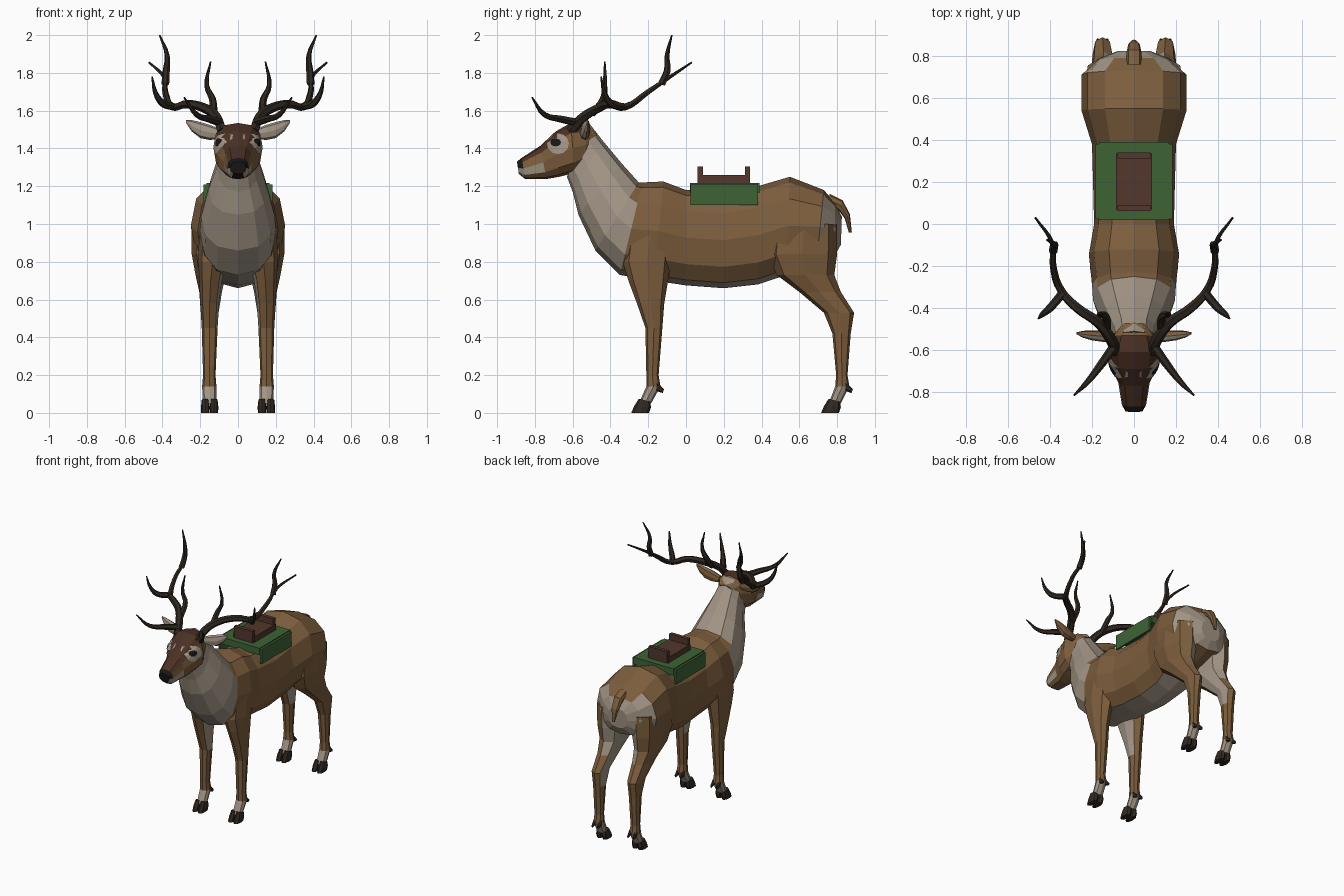
import bpy, bmesh, math
from mathutils import Vector as V
from mathutils.bvhtree import BVHTree

cube = bpy.data.objects.get("Cube")
if cube:
    bpy.data.objects.remove(cube, do_unlink=True)


def material(name, rgb):
    m = bpy.data.materials.new(name)
    m.use_nodes = True
    m.diffuse_color = (*rgb, 1)
    m.node_tree.nodes["Principled BSDF"].inputs["Base Color"].default_value = (*rgb, 1)
    return m


FUR = material("brown fur", (.205, .112, .047))
PALE = material("pale grey fur", (.36, .30, .235))
DARK = material("dark brown fur", (.07, .03, .017))
HORN = material("antler brown", (.028, .02, .014))
HOOF = material("hoof black brown", (.03, .022, .017))
BLACK = material("black", (.01, .008, .008))
GREEN = material("green cloth", (.048, .125, .036))
WOOD = material("saddle brown", (.085, .038, .025))


def finish(name, bm, mats, rule=None):
    bmesh.ops.recalc_face_normals(bm, faces=bm.faces)
    bm.normal_update()
    if rule:
        for f in bm.faces:
            f.material_index = rule(f.calc_center_median(), f.normal)
    me = bpy.data.meshes.new(name)
    bm.to_mesh(me)
    bm.free()
    for m in mats:
        me.materials.append(m)
    ob = bpy.data.objects.new(name, me)
    bpy.context.collection.objects.link(ob)
    return ob


def loft(name, stations, mats, rule=None, sides=12, power=.85):
    """Skin oval rings; each station is (end point, opposite end point, half-width vector)."""
    bm = bmesh.new()
    rings = []
    shape = lambda v: math.copysign(abs(v) ** power, v) if abs(v) > 1e-6 else 0
    for a, b, w in stations:
        a, b, w = V(a), V(b), V(w)
        angles = [2 * math.pi * k / sides for k in range(sides)]
        rings.append([bm.verts.new((a + b) / 2 + (a - b) / 2 * shape(math.cos(t)) + w * shape(math.sin(t)))
                      for t in angles])
    for r, q in zip(rings, rings[1:]):
        for k in range(sides):
            j = (k + 1) % sides
            bm.faces.new((r[k], r[j], q[j], q[k]))
    bm.faces.new(rings[0])
    bm.faces.new(rings[-1])
    return finish(name, bm, mats, rule)


def spine(rows):
    """Rows of top y, top z, bottom y, bottom z, half-width."""
    return [((0, ty, tz), (0, by, bz), (w, 0, 0)) for ty, tz, by, bz, w in rows]


def box(name, lo, hi, mat):
    bm = bmesh.new()
    bmesh.ops.create_cube(bm, size=1)
    for v in bm.verts:
        v.co = V([l + (h - l) * (c + .5) for l, h, c in zip(lo, hi, v.co)])
    return finish(name, bm, [mat])


# Torso and neck
def torso_rule(c, n):
    if c.y < -.27 - .2 * (1.2 - c.z):
        return 1
    if c.y > .74 and c.z < 1.12:
        return 1
    return 1 if n.z < -.93 else 0


loft("torso", spine([
    (-.51, 1.53, -.63, 1.25, .09), (-.44, 1.44, -.60, 1.17, .11),
    (-.34, 1.32, -.57, 1.05, .155), (-.25, 1.22, -.48, .86, .195),
    (-.23, 1.22, -.35, .73, .2), (-.12, 1.225, -.17, .70, .215),
    (0, 1.18, 0, .675, .19), (.2, 1.17, .2, .66, .195),
    (.38, 1.2, .38, .68, .2), (.55, 1.25, .53, .73, .25),
    (.73, 1.18, .69, .79, .25), (.79, 1.11, .785, .83, .17),
    (.825, 1.04, .82, .89, .08)]), [FUR, PALE], torso_rule)


# Head
def head_rule(c, n):
    if c.y < -.865 and (n.y < -.6 or c.z > 1.3):
        return 3
    if c.y < -.8 and c.z < 1.32 and n.z < .3:
        return 1
    return 2 if n.z > .45 and c.y < -.55 else 0


head = loft("head", spine([
    (-.895, 1.33, -.885, 1.265, .042), (-.87, 1.35, -.85, 1.237, .058),
    (-.77, 1.415, -.74, 1.238, .075), (-.69, 1.49, -.67, 1.25, .112),
    (-.61, 1.535, -.59, 1.27, .13), (-.53, 1.53, -.53, 1.31, .1),
    (-.47, 1.48, -.49, 1.37, .06)]), [FUR, PALE, DARK, BLACK], head_rule, power=.75)

# Eyes: thin patches that follow the surface of the head
surface = BVHTree.FromPolygons([v.co for v in head.data.vertices],
                               [p.vertices for p in head.data.polygons])


def patch(name, s, y, z, ry, rz, lift, mat):
    bm = bmesh.new()

    def point(r, k):
        t = 2 * math.pi * k / 12
        origin = V((s, y + ry * r * math.cos(t), z + rz * r * math.sin(t)))
        hit = surface.ray_cast(origin, V((-s, 0, 0)))[0]
        return bm.verts.new(hit + V((s * lift, -lift / 2, 0)))

    mid = point(0, 0)
    inner, outer = [[point(r, k) for k in range(12)] for r in (.5, 1)]
    for k in range(12):
        j = (k + 1) % 12
        bm.faces.new((mid, inner[k], inner[j]))
        bm.faces.new((inner[k], outer[k], outer[j], inner[j]))
    ob = finish(name, bm, [mat])
    if sum(p.normal.x for p in ob.data.polygons) * s < 0:
        ob.data.flip_normals()


def antler(name, s, points, radius):
    cu = bpy.data.curves.new(name, "CURVE")
    cu.dimensions = "3D"
    cu.bevel_depth = 1
    cu.bevel_resolution = 1
    cu.resolution_u = 4
    cu.use_fill_caps = True
    sp = cu.splines.new("BEZIER")
    sp.bezier_points.add(len(points) - 1)
    for i, (p, co) in enumerate(zip(sp.bezier_points, points)):
        p.co = (co[0] * s, co[1], co[2])
        p.handle_left_type = p.handle_right_type = "AUTO"
        p.radius = radius * (1 - .8 * (i / (len(points) - 1)) ** 2)
    cu.materials.append(HORN)
    ob = bpy.data.objects.new(name, cu)
    bpy.context.collection.objects.link(ob)
    bpy.ops.object.select_all(action="DESELECT")
    ob.select_set(True)
    bpy.context.view_layer.objects.active = ob
    bpy.ops.object.convert(target="MESH")
    bpy.ops.object.shade_smooth_by_angle()


ANTLER = {
    "beam": (.027, [(.085, -.61, 1.49), (.11, -.55, 1.56), (.17, -.47, 1.61), (.27, -.4, 1.635),
                    (.345, -.32, 1.62), (.385, -.2, 1.7), (.39, -.09, 1.775), (.47, .03, 1.855)]),
    "brow_tine": (.022, [(.1, -.59, 1.54), (.15, -.66, 1.555), (.22, -.75, 1.58), (.285, -.815, 1.67)]),
    "inner_tine": (.021, [(.13, -.5, 1.58), (.135, -.44, 1.66), (.165, -.43, 1.73), (.145, -.43, 1.86)]),
    "outer_tine": (.021, [(.34, -.33, 1.62), (.4, -.4, 1.64), (.435, -.43, 1.69), (.455, -.45, 1.78)]),
    "top_tine": (.021, [(.385, -.13, 1.74), (.38, -.1, 1.81), (.375, -.1, 1.89), (.415, -.075, 2.0)]),
}


# Legs: rows of x, z, front y, back y, half-width
FRONT = [(.125, 1.0, -.31, -.06, .08), (.135, .8, -.335, -.08, .075), (.145, .7, -.305, -.095, .06),
         (.15, .58, -.26, -.115, .05), (.15, .45, -.215, -.125, .042), (.152, .2, -.21, -.145, .033),
         (.152, .14, -.21, -.135, .038), (.15, .05, -.25, -.185, .036)]
HIND = [(.145, 1.0, .45, .8, .1), (.145, .84, .43, .8, .1), (.145, .73, .48, .785, .08),
        (.145, .64, .6, .82, .06), (.15, .53, .73, .89, .047), (.15, .42, .775, .872, .04),
        (.152, .2, .795, .855, .033), (.152, .14, .79, .865, .038), (.15, .05, .755, .82, .036)]

for side, s in (("left", 1), ("right", -1)):
    for kind, rows in (("front", FRONT), ("hind", HIND)):
        def leg_rule(c, n):
            if c.z < .14 or (c.z > .4 and n.x * s < -.6):
                return 1
            return 1 if kind == "hind" and c.z > .6 and n.y > .75 and n.x * s < .3 else 0

        loft(f"{side}_{kind}_leg", [((x * s, f, z), (x * s, b, z), (w, 0, 0)) for x, z, f, b, w in rows],
             [FUR, PALE], leg_rule, sides=8)
        # Split hoof and dewclaws
        y, heel = rows[-1][2], rows[-2][3]
        for toe, dx in (("inner", -.023), ("outer", .023)):
            x = s * (.15 + dx)
            loft(f"{side}_{kind}_{toe}_hoof", [
                ((x, y, .075), (x, y + .06, .06), (.019, 0, 0)),
                ((x, y - .025, .035), (x, y + .065, .03), (.023, 0, 0)),
                ((x, y - .04, 0), (x, y + .055, 0), (.022, 0, 0))], [HOOF], sides=8)
            loft(f"{side}_{kind}_{toe}_dewclaw", [
                ((x, heel - .02, .165), (x, heel - .02, .115), (.013, 0, 0)),
                ((x, heel + .018, .125), (x, heel + .012, .105), (.006, 0, 0))], [HOOF], sides=6)

    patch(f"{side}_eye_patch", s, -.675, 1.425, .058, .055, .006, PALE)
    patch(f"{side}_eye", s, -.685, 1.432, .028, .021, .01, BLACK)

    # Ear: rows of x, top z, bottom z, y, half-depth
    loft(f"{side}_ear", [((x * s, y, t), (x * s, y, b), (0, d, 0)) for x, t, b, y, d in [
        (.09, 1.5, 1.45, -.54, .02), (.15, 1.525, 1.445, -.535, .026), (.2, 1.54, 1.455, -.53, .024),
        (.245, 1.55, 1.49, -.525, .016), (.275, 1.55, 1.535, -.52, .004)]],
        [FUR, PALE], lambda c, n: 1 if n.y < -.3 and c.x * s > .11 else 0, sides=8)

    for part, (radius, points) in ANTLER.items():
        antler(f"{side}_antler_{part}", s, points, radius)

    box(f"{side}_blanket_flap", (s * .175 - .008, .025, 1.1), (s * .175 + .008, .38, 1.21), GREEN)

# Tail
loft("tail", [((0, .76, 1.16), (0, .76, 1.09), (.035, 0, 0)), ((0, .83, 1.125), (0, .81, 1.07), (.035, 0, 0)),
              ((0, .868, 1.05), (0, .84, 1.03), (.028, 0, 0)), ((0, .878, .955), (0, .862, .955), (.01, 0, 0))],
     [FUR], sides=8)

# Blanket and saddle
box("saddle_blanket", (-.167, .02, 1.165), (.167, .39, 1.217), GREEN)
box("saddle_seat", (-.085, .07, 1.2), (.085, .335, 1.26), WOOD)
for end, y in (("front", .062), ("back", .312)):
    box(f"{end}_saddle_board", (-.078, y, 1.21), (.078, y + .028, 1.305), WOOD)
